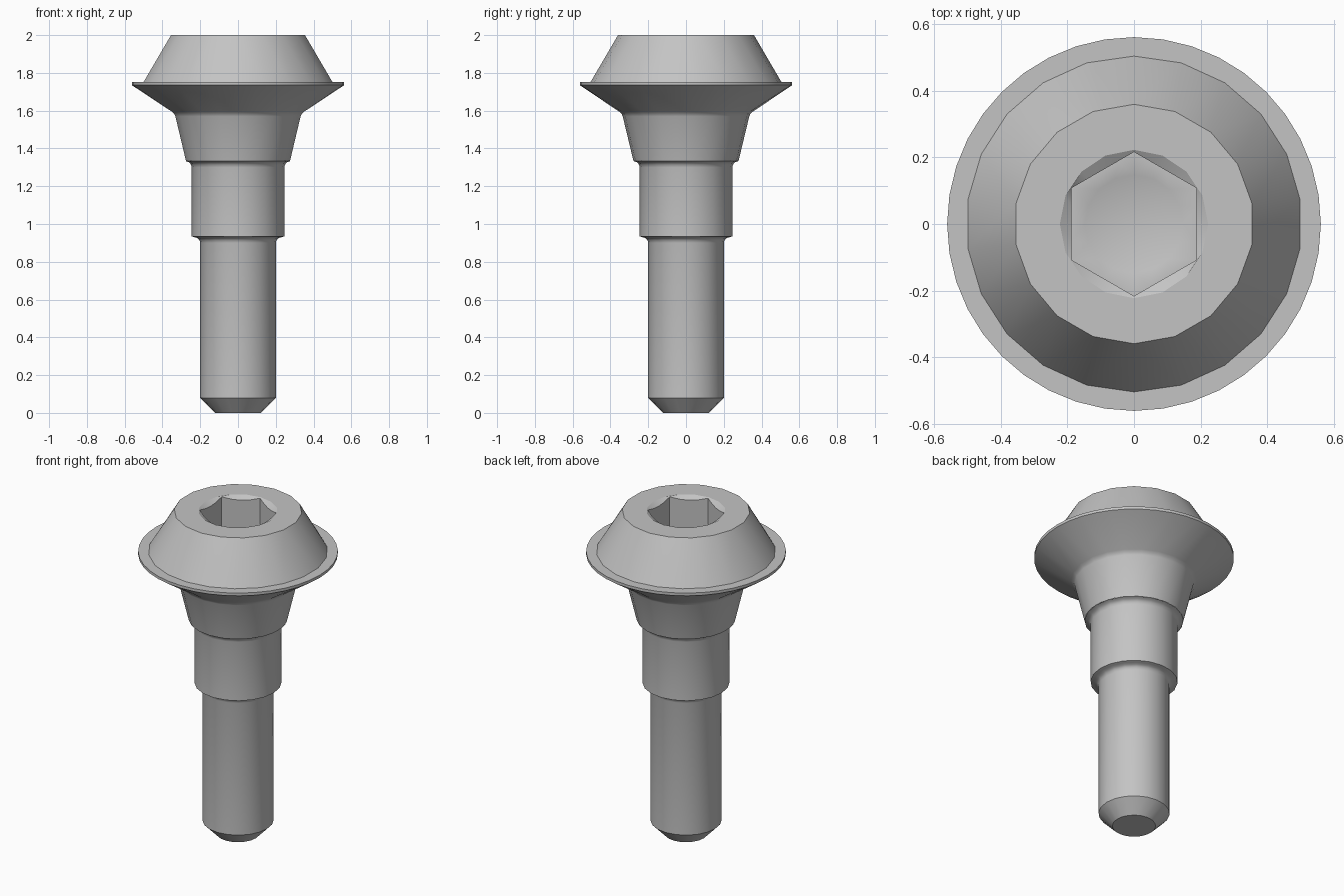
import bpy
import bmesh
from math import cos, sin, tan, pi, radians

cube = bpy.data.objects.get("Cube")
if cube:
    bpy.data.objects.remove(cube, do_unlink=True)

steel = bpy.data.materials.new("grey steel")
steel.use_nodes = True
colour = (0.55, 0.55, 0.55, 1)
steel.diffuse_color = colour
steel.node_tree.nodes["Principled BSDF"].inputs["Base Color"].default_value = colour

TOP = 2.0
SOCKET_RADIUS = 0.223
SOCKET_FLOOR = 1.74


def circle(radius, z, count):
    """Ring of points, starting at +y."""
    if radius == 0:
        return [(0, 0, z)]
    angles = [pi / 2 + 2 * pi * i / count for i in range(count)]
    return [(radius * cos(a), radius * sin(a), z) for a in angles]


def hexagon(flat, height, count=24):
    """Ring along a hexagon with corners on y; height gives z from the radius."""
    points = []
    for i in range(count):
        a = 2 * pi * i / count
        r = flat / cos(a % (pi / 3) - pi / 6)
        points.append((-r * sin(a), r * cos(a), height(r)))
    return points


def skin(name, rings):
    """Join successive rings, which may have different numbers of points."""
    bm = bmesh.new()
    loops = [[bm.verts.new(p) for p in ring] for ring in rings]
    for a, b in zip(loops, loops[1:]):
        n, m = len(a), len(b)
        i = j = 0
        while (n > 1 and i < n) or (m > 1 and j < m):
            step_a = (i + 1) * m if n > 1 else float("inf")
            step_b = (j + 1) * n if m > 1 else float("inf")
            a0, a1 = a[i % n], a[(i + 1) % n]
            b0, b1 = b[j % m], b[(j + 1) % m]
            if step_a == step_b:
                bm.faces.new((a0, a1, b1, b0))
            elif step_a < step_b:
                bm.faces.new((a0, a1, b0))
            else:
                bm.faces.new((a0, b1, b0))
            i += step_a <= step_b
            j += step_b <= step_a
    mesh = bpy.data.meshes.new(name)
    bm.to_mesh(mesh)
    bm.free()
    mesh.materials.append(steel)
    obj = bpy.data.objects.new(name, mesh)
    bpy.context.collection.objects.link(obj)
    bpy.ops.object.select_all(action="DESELECT")
    obj.select_set(True)
    bpy.context.view_layer.objects.active = obj
    bpy.ops.object.shade_smooth_by_angle(angle=radians(35))
    return obj


# Shank: chamfered tip, plain shaft, filleted step
shank = [(0, 0), (0.122, 0), (0.2, 0.08), (0.2, 0.9),
         (0.204, 0.915), (0.215, 0.926), (0.23, 0.93), (0.245, 0.935)]
skin("shank", [circle(r, z, 20) for r, z in shank])

# Shoulder: wider cylinder with a fillet out to the neck
shoulder = [(0.245, 0.935), (0.245, 1.3), (0.249, 1.315),
            (0.26, 1.327), (0.278, 1.333)]
skin("shoulder", [circle(r, z, 20) for r, z in shoulder])

# Neck: cone flaring smoothly towards the flange
neck = [(0.278, 1.333), (0.335, 1.57), (0.341, 1.583), (0.354, 1.595)]
skin("neck", [circle(r, z, 22) for r, z in neck]
     + [circle(0.562, 1.735, 40)])

# Flange and conical head
skin("head", [circle(0.562, 1.735, 40), circle(0.562, 1.752, 40),
              circle(0.505, 1.752, 22), circle(0.36, TOP, 18),
              circle(SOCKET_RADIUS, TOP, 16)])

# Hex socket: countersunk mouth, flat walls, drilled point
skin("hex_socket", [
    circle(SOCKET_RADIUS, TOP, 16),
    hexagon(0.1875, lambda r: TOP - (SOCKET_RADIUS - r) * tan(pi / 6)),
    hexagon(0.1875, lambda r: SOCKET_FLOOR),
    circle(0.148, SOCKET_FLOOR, 16),
    circle(0, SOCKET_FLOOR - 0.085, 1)])
